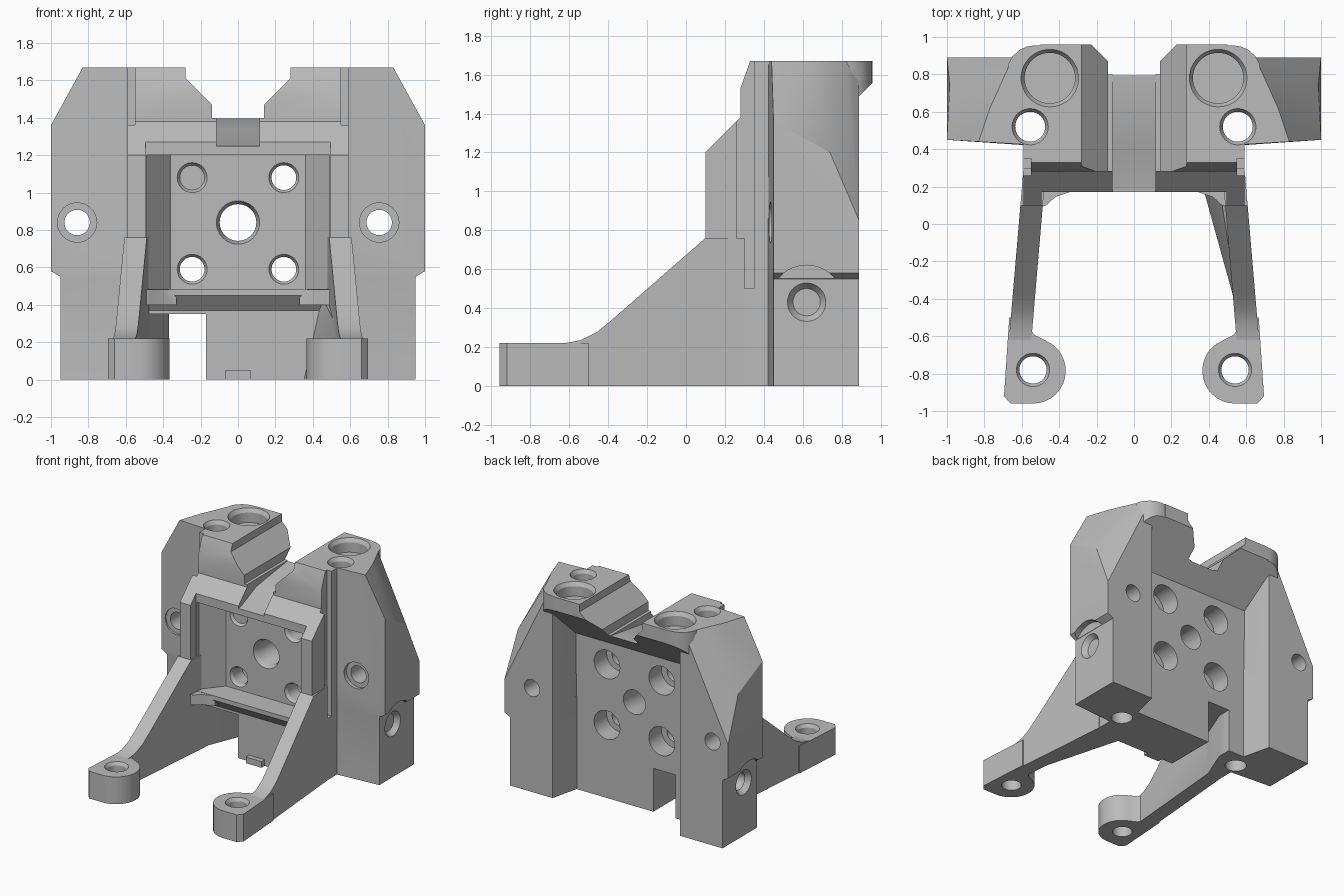
import bpy, bmesh, math
from mathutils import Vector, Matrix

if "Cube" in bpy.data.objects:
    bpy.data.objects.remove(bpy.data.objects["Cube"], do_unlink=True)

grey = bpy.data.materials.new("plain grey")
grey.use_nodes = True
grey.diffuse_color = (0.5, 0.5, 0.5, 1)
grey.node_tree.nodes["Principled BSDF"].inputs["Base Color"].default_value = (0.5, 0.5, 0.5, 1)


def finish(bm, name):
    bmesh.ops.recalc_face_normals(bm, faces=bm.faces)
    mesh = bpy.data.meshes.new(name)
    bm.to_mesh(mesh)
    bm.free()
    mesh.materials.append(grey)
    ob = bpy.data.objects.new(name, mesh)
    bpy.context.collection.objects.link(ob)
    return ob


def prism(name, outline, axis, lo, hi, shear=None):
    """Extrude a 2D outline along an axis; the outline uses the other two axes in order."""
    def place(p, t):
        q = list(p)
        q.insert("xyz".index(axis), t)
        return shear(Vector(q)) if shear else Vector(q)
    bm = bmesh.new()
    ends = [[bm.verts.new(place(p, t)) for p in outline] for t in (lo, hi)]
    for ring in ends:
        bm.faces.new(ring)
    n = len(outline)
    for i in range(n):
        j = (i + 1) % n
        bm.faces.new((ends[0][i], ends[0][j], ends[1][j], ends[1][i]))
    return finish(bm, name)


def hull(name, points):
    bm = bmesh.new()
    for p in points:
        bm.verts.new(p)
    out = bmesh.ops.convex_hull(bm, input=bm.verts)
    junk = [g for g in out["geom_interior"] if isinstance(g, bmesh.types.BMVert)]
    bmesh.ops.delete(bm, geom=junk, context="VERTS")
    bmesh.ops.dissolve_limit(bm, angle_limit=0.01, verts=bm.verts, edges=bm.edges)
    return finish(bm, name)


def rod(axis, start, length, r1, r2=None):
    """Round cutter from a start point along an axis; length may be negative."""
    d = Vector([float(a == axis) for a in "xyz"]) * length
    bm = bmesh.new()
    m = Matrix.Translation(Vector(start) + d / 2) @ d.to_track_quat("Z", "Y").to_matrix().to_4x4()
    bmesh.ops.create_cone(bm, cap_ends=True, segments=48, radius1=r1,
                          radius2=r1 if r2 is None else r2, depth=abs(length), matrix=m)
    return finish(bm, "hole_cutter")


def combine(target, others, operation):
    for ob in others:
        ob.hide_render = True
        mod = target.modifiers.new("combine", "BOOLEAN")
        mod.operation, mod.solver, mod.object = operation, "EXACT", ob
        bpy.context.view_layer.objects.active = target
        bpy.ops.object.modifier_apply(modifier=mod.name)
        bpy.data.objects.remove(ob, do_unlink=True)


def soften(ob):
    bpy.ops.object.select_all(action="DESELECT")
    ob.select_set(True)
    bpy.context.view_layer.objects.active = ob
    bpy.ops.object.shade_smooth_by_angle(angle=math.radians(25))


# Central body, seen in side profile
body = prism("bracket_body", [(.1, 0), (.66, 0), (.66, 1.26), (.96, 1.56), (.96, 1.67), (.33, 1.67),
                              (.28, 1.53), (.28, 1.38), (.1, 1.2)], "x", -.59, .59)
# Trim the overhang's outer corners so the rounded bosses can replace them
combine(body, [prism("corner_cutter", [(s * .5, .665), (s * .7, .665), (s * .7, 1.2), (s * .5, 1.2)],
                     "z", 1, 2) for s in (-1, 1)], "DIFFERENCE")

# Side towers, wings and top bosses
parts = []
for s in (-1, 1):
    plan = [(.505, .5), (.515, .66), (.57, .89), (.95, .89), (.95, .45), (.56, .42)]
    parts.append(hull("tower_base", [(s * x, y, z) for x, y in plan for z in (0, .75)]))
    wing = [(x, y, .55) for x, y in plan] + [(1, .45, .58), (.985, .6, .58), (1, .89, .58)]
    wing += [(1, .45, 1.36), (.985, .74, 1.2), (1, .89, .85)]
    wing += [(x, y, 1.67) for x, y in ((.5, .42), (.83, .44), (.77, .62), (.68, .82), (.6, .89), (.57, .89), (.5, .5))]
    parts.append(hull("wing", [(s * x, y, z) for x, y, z in wing]))
    rim = [(.24, .955), (.53, .955)]
    rim += [(.53 + .15 * math.sin(a), .805 + .15 * math.cos(a)) for a in (.3, .6, .9, 1.2, 1.57)]
    rim += [(.66, .645), (.24, .645)]
    parts.append(hull("boss", [(s * x, y, z) for x, y in rim for z in (y + .6, 1.67)]))

# Legs with sloping webs
leg_profile = [(.3, 0), (.3, .76), (.1, .76), (-.38, .34), (-.46, .275), (-.54, .235), (-.62, .22),
               (-.8, .22), (-.8, 0)]
for s in (-1, 1):
    parts.append(prism("leg", leg_profile, "x", -.12, 0,
                       lambda v: Vector((s * (v.x + .605 + (.13 - v.y) * .085), v.y, v.z))))
    pad = [(.57, -.5), (.667, -.5), (.695, -.92), (.66, -.96), (.54, -.96)]
    pad += [(.54 - .175 * math.sin(a), -.785 - .175 * math.cos(a))
            for a in [math.pi * k / 16 for k in range(1, 15)]]
    pad += [(.53, -.595), (.55, -.57)]
    parts.append(prism("foot_pad", [(s * x, y) for x, y in pad], "z", 0, .22))

# Cuts in the body and towers, made before the legs are joined
towers, legs = parts[:6], parts[6:]
combine(body, towers, "UNION")
cuts = [
    # front opening, pocket with angled sides, lower slot
    prism("front_cutter", [(0, -.1), (.24, -.1), (.24, .37), (.17, .45), (.17, 1.5), (0, 1.5)], "x", -.495, .495),
    prism("pocket_cutter", [(-.49, 0), (-.49, .2), (-.36, .36), (.36, .36), (.49, .2), (.49, 0)], "z", .485, 1.2),
    prism("slot_cutter", [(-.49, .05), (-.17, .05), (-.17, 1), (-.37, 1), (-.37, .55), (-.49, .25)], "z", -.1, .35),
    # top notch and its sloping floor
    prism("notch_cutter", [(-.28, 1.9), (-.28, 1.61), (-.14, 1.47), (-.14, 1.4), (.14, 1.4),
                           (.14, 1.47), (.28, 1.61), (.28, 1.9)], "y", 0, 1.2),
    prism("floor_cutter", [(0, 1.25), (.19, 1.25), (.4, 1.34), (.78, 1.395), (1, 1.395), (1, 1.6), (0, 1.6)],
          "x", -.115, .115),
    # central bore
    rod("y", (0, 0, .84), 1.2, .098), rod("y", (0, .35, .84), .05, .12, .098),
]
for s in (-1, 1):
    cuts.append(prism("groove_cutter", [(s * .55, .26), (s * .7, .26), (s * .7, .35), (s * .55, .35)], "z", .5, 1.8))
    # bores in the top, and the vertical through holes
    cuts += [rod("z", (s * .45, .78, 1.56), .3, .135), rod("z", (s * .45, .78, 1.64), .032, .135, .155),
             rod("z", (s * .555, .52, -.1), 2, .08), rod("z", (s * .555, .52, 1.64), .032, .08, .098)]
    # side bores with an arched relief above
    cuts += [rod("x", (s * .952, .62, .43), s * .2, .19), rod("x", (s * .76, .62, .43), s * .5, .07),
             rod("x", (s * .91, .62, .43), s * .042, .07, .1)]
    # plate screw holes, counterbored from behind
    for z in (.59, 1.08):
        cuts += [rod("y", (s * .245, 0, z), 1.2, .066), rod("y", (s * .245, .352, z), .03, .085, .066),
                 rod("y", (s * .245, .5, z), .7, .115)]
# Wing holes, countersunk at the front
for x in (-.86, .755):
    cuts += [rod("y", (x, .2, .84), 1, .068), rod("y", (x, .3, .84), .16, .105)]
combine(body, cuts, "DIFFERENCE")

# Ledge corners, inner gusset and bottom nub
extras = [prism("ledge_corner", [(s * .52, .08), (s * .47, .1), (s * .42, .145), (s * .33, .175), (s * .33, .22),
                                 (s * .52, .22)], "z", .4, .483) for s in (-1, 1)]
extras.append(hull("leg_gusset", [(.57, -.53, 0), (.57, -.53, .2), (.34, .3, 0), (.44, .3, .46),
                                  (.55, .3, 0), (.55, .3, .46)]))
extras.append(prism("bottom_nub", [(-.07, .2), (.07, .2), (.07, .26), (-.07, .26)], "z", 0, .05))
combine(body, legs + extras, "UNION")

# Foot holes
feet = []
for s in (-1, 1):
    feet += [rod("z", (s * .54, -.78, -.1), .5, .073), rod("z", (s * .54, -.78, .195), .03, .073, .092)]
combine(body, feet, "DIFFERENCE")
soften(body)
